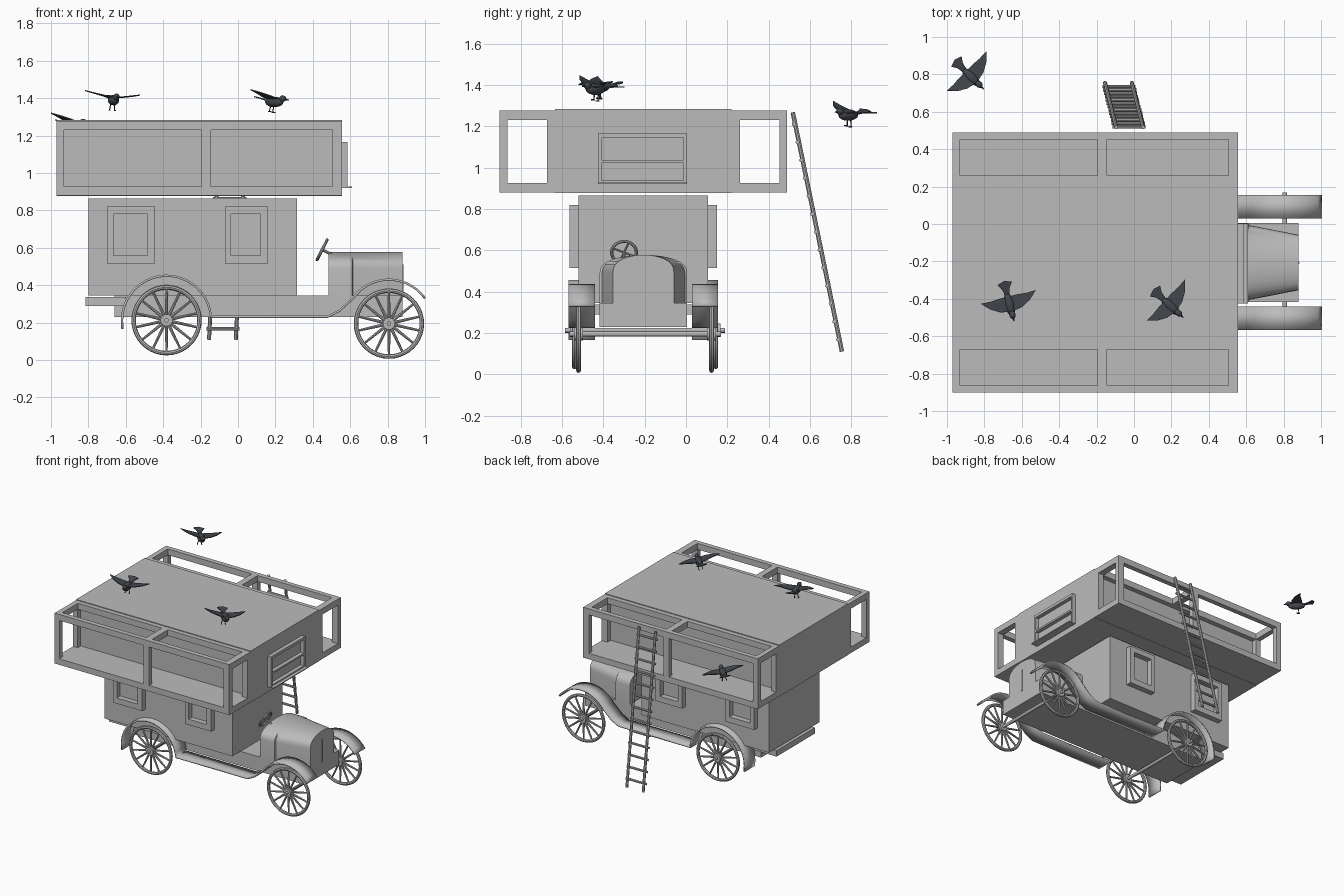
import bpy, bmesh, math
from mathutils import Vector, Matrix, Euler

if "Cube" in bpy.data.objects:
    bpy.data.objects.remove(bpy.data.objects["Cube"])

YC = -0.206  # centre line of the vehicle


def material(name, rgb):
    m = bpy.data.materials.new(name)
    m.use_nodes = True
    m.diffuse_color = (*rgb, 1)
    m.node_tree.nodes["Principled BSDF"].inputs["Base Color"].default_value = (*rgb, 1)
    return m


GREY = material("plain_grey", (0.5, 0.5, 0.5))
DARK = material("dark_feather", (0.055, 0.062, 0.073))


def finish(name, bm, mat=GREY, smooth=False):
    bmesh.ops.recalc_face_normals(bm, faces=bm.faces[:])
    me = bpy.data.meshes.new(name)
    bm.to_mesh(me)
    bm.free()
    me.materials.append(mat)
    if smooth:
        me.shade_smooth()
        me.set_sharp_from_angle(angle=math.radians(35))
    ob = bpy.data.objects.new(name, me)
    bpy.context.scene.collection.objects.link(ob)
    return ob


def add_box(bm, x0, x1, y0, y1, z0, z1):
    size = Matrix.Diagonal((x1 - x0, y1 - y0, z1 - z0, 1))
    mid = Matrix.Translation(((x0 + x1) / 2, (y0 + y1) / 2, (z0 + z1) / 2))
    bmesh.ops.create_cube(bm, size=1, matrix=mid @ size)


def box(name, *dims):
    bm = bmesh.new()
    add_box(bm, *dims)
    return finish(name, bm)


def add_rod(bm, p, q, r, r2=None, sides=10):
    p, q = Vector(p), Vector(q)
    turn = (q - p).to_track_quat('Z', 'Y').to_matrix().to_4x4()
    bmesh.ops.create_cone(bm, cap_ends=True, segments=sides, radius1=r,
                          radius2=r if r2 is None else r2, depth=(q - p).length,
                          matrix=Matrix.Translation((p + q) / 2) @ turn)


def add_ring(bm, centre, axis, major, minor, n=40, m=8):
    turn = Vector(axis).to_track_quat('Z', 'Y').to_matrix()
    rows = []
    for i in range(n):
        a = math.tau * i / n
        row = []
        for j in range(m):
            b = math.tau * j / m
            r = major + minor * math.cos(b)
            v = Vector((r * math.cos(a), r * math.sin(a), minor * math.sin(b)))
            row.append(bm.verts.new(Vector(centre) + turn @ v))
        rows.append(row)
    for i in range(n):
        s, t = rows[i], rows[(i + 1) % n]
        for j in range(m):
            k = (j + 1) % m
            bm.faces.new((s[j], t[j], t[k], s[k]))


# Cabin, chassis and rear step
box("cabin", -0.80, 0.315, YC - 0.315, YC + 0.313, 0.345, 0.865)
box("chassis", -0.66, 0.88, YC - 0.212, YC + 0.212, 0.23, 0.345)
box("rear_step", -0.815, -0.6, YC - 0.24, YC + 0.24, 0.29, 0.337)

# Cabin window frames on both sides
for s, side in ((-1, "right"), (1, "left")):
    y0, y1 = sorted((YC + s * 0.31, YC + s * 0.357))
    for n, (xa, xb, xc, xd) in (("rear", (-0.70, -0.665, -0.485, -0.445)),
                                ("front", (-0.07, -0.037, 0.12, 0.16))):
        bm = bmesh.new()
        add_box(bm, xa, xb, y0, y1, 0.515, 0.82)
        add_box(bm, xc, xd, y0, y1, 0.515, 0.82)
        add_box(bm, xb, xc, y0, y1, 0.515, 0.56)
        add_box(bm, xb, xc, y0, y1, 0.78, 0.82)
        finish(f"{n}_window_frame_{side}", bm)

# Upper room
box("upper_room", -0.97, 0.555, YC - 0.428, YC + 0.426, 0.878, 1.284)

# Open balconies on both sides of the upper room
for s, side in ((-1, "right"), (1, "left")):
    bm = bmesh.new()

    def slab(x0, x1, d0, d1, z0, z1):
        add_box(bm, x0, x1, *sorted((YC + s * d0, YC + s * d1)), z0, z1)

    slab(-0.97, 0.555, 0.42, 0.696, 0.88, 0.927)
    slab(-0.97, 0.555, 0.658, 0.696, 1.23, 1.278)
    slab(-0.97, 0.555, 0.42, 0.464, 1.23, 1.278)
    for x0, x1 in ((-0.97, -0.93), (-0.195, -0.145), (0.505, 0.555)):
        slab(x0, x1, 0.658, 0.696, 0.927, 1.23)
        slab(x0, x1, 0.464, 0.658, 1.23, 1.278)
    for x0, x1 in ((-0.97, -0.93), (0.505, 0.555)):
        slab(x0, x1, 0.42, 0.467, 0.927, 1.23)
    finish(f"balcony_{side}", bm)

# Window at the front of the upper room
bm = bmesh.new()
for y0, y1 in ((-0.425, -0.408), (-0.012, 0.004)):
    add_box(bm, 0.55, 0.585, y0, y1, 0.925, 1.165)
for z0, z1 in ((0.925, 0.938), (1.024, 1.038), (1.143, 1.165)):
    add_box(bm, 0.55, 0.585, -0.425, 0.004, z0, z1)
add_box(bm, 0.55, 0.61, -0.425, 0.004, 0.921, 0.928)
finish("upper_window", bm)

# Engine hood lofted through arched sections
bm = bmesh.new()
loops = []
for x, half in ((0.485, 0.212), (0.61, 0.212), (0.615, 0.2), (0.88, 0.148)):
    pts = [(half, 0.335)]
    for i in range(17):
        a = math.pi * i / 16
        pts.append((half * math.cos(a), 0.49 + 0.088 * math.sin(a) ** 0.8 if 0 < i < 16 else 0.49))
    pts.append((-half, 0.335))
    loops.append([bm.verts.new((x, YC + y, z)) for y, z in pts])
for a, b in zip(loops, loops[1:]):
    for i in range(len(a)):
        k = (i + 1) % len(a)
        bm.faces.new((a[i], a[k], b[k], b[i]))
bm.faces.new(loops[0])
bm.faces.new(loops[-1])
finish("engine_hood", bm, smooth=True)
box("radiator_strip", 0.875, 0.886, YC - 0.004, YC + 0.004, 0.335, 0.51)

# Steering wheel and column
bm = bmesh.new()
hub, axis = Vector((0.45, -0.30, 0.59)), Vector((-0.89, 0, 0.45))
add_ring(bm, hub, axis, 0.06, 0.008, 28)
add_rod(bm, hub, hub - axis * 0.14, 0.008)
turn = axis.to_track_quat('Z', 'Y').to_matrix()
for i in range(4):
    a = math.tau * i / 4 + 0.4
    add_rod(bm, hub, hub + turn @ Vector((0.06 * math.cos(a), 0.06 * math.sin(a), 0)), 0.005)
finish("steering_wheel", bm, smooth=True)

# Spoked wheels and axles
for end, x, z, off in (("rear", -0.382, 0.213, 0.342), ("front", 0.807, 0.195, 0.322)):
    for s, side in ((-1, "right"), (1, "left")):
        c = Vector((x, -0.198 + s * off, z))
        bm = bmesh.new()
        add_ring(bm, c, (0, 1, 0), 0.176, 0.012)
        for i in range(14):
            a = math.tau * (i + 0.5) / 14
            add_rod(bm, c, c + Vector((math.cos(a), 0, math.sin(a))) * 0.17, 0.009, 0.006, 8)
        add_rod(bm, c - Vector((0, 0.022, 0)), c + Vector((0, 0.022, 0)), 0.032, sides=20)
        finish(f"{end}_wheel_{side}", bm, smooth=True)
    bm = bmesh.new()
    add_rod(bm, (x, -0.198 - off - 0.045, z), (x, -0.198 + off + 0.045, z), 0.012, sides=12)
    finish(f"{end}_axle", bm, smooth=True)

# Fenders joined by the running board, swept as one strip per side
path = [(-0.618, 0.165)]
for i in range(21):
    a = math.radians(180 - 176 * i / 20)
    path.append((-0.382 + 0.238 * math.cos(a), 0.213 + 0.238 * math.sin(a)))
path += [(-0.13, 0.232), (0.48, 0.232), (0.54, 0.262)]
for i in range(15):
    a = math.radians(145 - 110 * i / 14)
    path.append((0.807 + 0.235 * math.cos(a), 0.195 + 0.235 * math.sin(a)))
for s, side in ((-1, "right"), (1, "left")):
    bm = bmesh.new()
    rows = [[bm.verts.new((x, YC + s * d, z)) for d in (0.235, 0.362)] for x, z in path]
    for a, b in zip(rows, rows[1:]):
        bm.faces.new((a[0], b[0], b[1], a[1]))
    ob = finish(f"fender_{side}", bm, smooth=True)
    mod = ob.modifiers.new("thickness", 'SOLIDIFY')
    mod.thickness = 0.012
    mod.offset = 0

# Leaning ladder
bm = bmesh.new()
foot, top = Vector((-0.155, 0.755, 0.11)), Vector((-0.095, 0.517, 1.268))
across = Vector((0.143, 0, 0))
for shift in (Vector(), across):
    add_rod(bm, foot + shift, top + shift, 0.011, sides=8)
for i in range(13):
    p = foot.lerp(top, 0.05 + 0.9 * i / 12) + Vector((0, -0.008, 0))
    add_rod(bm, p - across * 0.12, p + across * 1.12, 0.009, sides=8)
finish("ladder", bm, smooth=True)


# Flying birds
def bird(name, place, heading, roll):
    bm = bmesh.new()

    def ball(pos, size):
        bmesh.ops.create_uvsphere(bm, u_segments=14, v_segments=10, radius=1,
                                  matrix=Matrix.Translation(pos) @ Matrix.Diagonal((*size, 1)))

    def plate(points, t=0.003):
        lo, hi = ([bm.verts.new((x, y, z + d)) for x, y, z in points] for d in (-t, t))
        bm.faces.new(lo)
        bm.faces.new(hi)
        for i in range(len(lo)):
            k = (i + 1) % len(lo)
            bm.faces.new((lo[i], lo[k], hi[k], hi[i]))

    ball((0, -0.02, -0.005), (0.028, 0.062, 0.028))
    ball((0, -0.078, 0.013), (0.017, 0.022, 0.017))
    add_rod(bm, (0, -0.094, 0.012), (0, -0.116, 0.008), 0.007, 0.001, 8)
    plate([(-0.012, 0.025, 0), (-0.02, 0.065, 0.01), (-0.04, 0.095, 0.017), (0, 0.108, 0.02),
           (0.04, 0.095, 0.017), (0.02, 0.065, 0.01), (0.012, 0.025, 0)])
    for s in (-1, 1):
        plate([(s * x, y, z) for x, y, z in ((0.01, -0.06, 0.008), (0.06, -0.05, 0.016),
               (0.11, -0.022, 0.025), (0.152, 0.02, 0.034), (0.1, 0.018, 0.024),
               (0.05, 0.022, 0.014), (0.01, 0.022, 0.008))])
        add_rod(bm, (s * 0.011, -0.01, -0.025), (s * 0.014, -0.004, -0.06), 0.003, sides=6)
        add_rod(bm, (s * 0.014, 0.002, -0.06), (s * 0.016, -0.022, -0.06), 0.003, sides=6)
    spin = Matrix.Rotation(math.radians(heading), 4, 'Z') @ Euler((0, roll, 0)).to_matrix().to_4x4()
    bm.transform(Matrix.Translation(place) @ spin)
    finish(name, bm, DARK, smooth=True)


bird("bird_one", (-0.67, -0.41, 1.395), 14, 0.08)
bird("bird_two", (0.18, -0.425, 1.385), 47, 0.18)
bird("bird_three", (-0.885, 0.80, 1.26), 45, 0.18)
